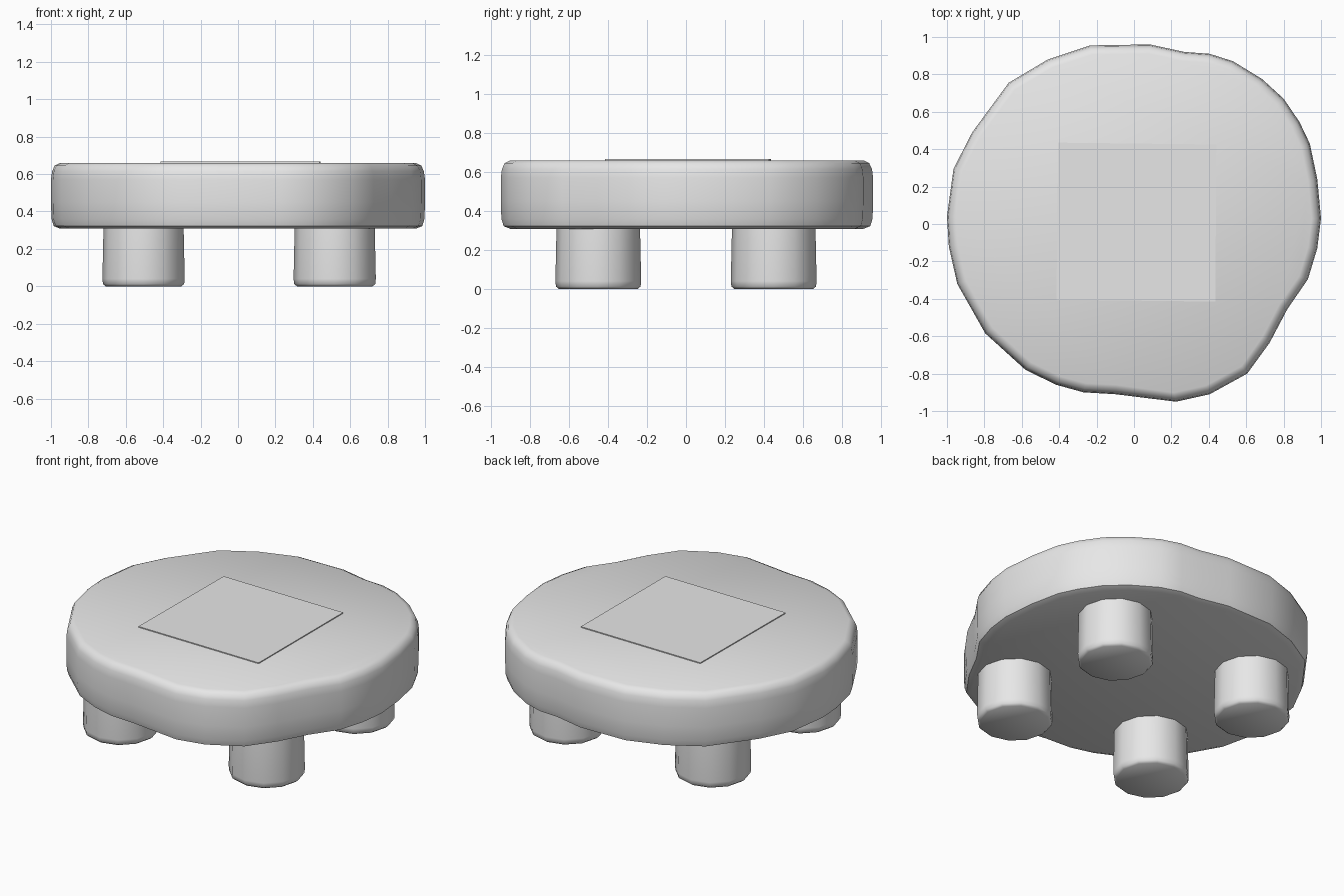
import bpy, bmesh, math

if "Cube" in bpy.data.objects:
    bpy.data.objects.remove(bpy.data.objects["Cube"])

grey = bpy.data.materials.new("plain grey")
grey.diffuse_color = (0.8, 0.8, 0.8, 1)
grey.use_nodes = True
grey.node_tree.nodes["Principled BSDF"].inputs["Base Color"].default_value = grey.diffuse_color


def loft(name, outline, profile, centre=(0, 0), angle=50):
    """Stack copies of an outline, each inset and raised by (inset, z), with capped ends."""
    bm = bmesh.new()
    rings = []
    for inset, z in profile:
        ring = []
        for x, y in outline:
            k = 1 - inset / math.hypot(x, y)
            ring.append(bm.verts.new((centre[0] + x * k, centre[1] + y * k, z)))
        rings.append(ring)
    n = len(outline)
    for a, b in zip(rings, rings[1:]):
        for i in range(n):
            j = (i + 1) % n
            bm.faces.new((a[i], a[j], b[j], b[i]))
    bm.faces.new(rings[0][::-1])
    bm.faces.new(rings[-1])
    bmesh.ops.recalc_face_normals(bm, faces=bm.faces)
    mesh = bpy.data.meshes.new(name)
    bm.to_mesh(mesh)
    bm.free()
    mesh.materials.append(grey)
    obj = bpy.data.objects.new(name, mesh)
    bpy.context.collection.objects.link(obj)
    bpy.ops.object.select_all(action='DESELECT')
    obj.select_set(True)
    bpy.context.view_layer.objects.active = obj
    bpy.ops.object.shade_smooth_by_angle(angle=math.radians(angle))
    return obj


# Thick slab with a hand-hewn, uneven rim, anticlockwise from +x
rim = [(1, .03), (.98, .24), (.94, .43), (.885, .545), (.80, .67), (.685, .775),
       (.53, .87), (.405, .91), (.27, .92), (.085, .96), (-.235, .955), (-.46, .88),
       (-.67, .755), (-.865, .49), (-.965, .295), (-1, .04), (-.99, -.12),
       (-.945, -.32), (-.795, -.585), (-.58, -.78), (-.415, -.86), (-.27, -.90),
       (-.10, -.91), (.225, -.95), (.405, -.91), (.605, -.80), (.725, -.635),
       (.82, -.455), (.93, -.295), (.98, -.13)]
loft("seat", rim, [(.05, .308), (.015, .322), (.003, .36), (0, .45), (0, .57),
                   (.006, .615), (.02, .645), (.05, .66)])

# Thin square plate on top of the seat
loft("top_plate", [(.44, .425), (-.405, .435), (-.415, -.405), (.435, -.415)],
     [(0, .657), (0, .666)], angle=30)

# Four stubby round legs
sides = 12
circle = [(.22 * math.cos(2 * math.pi * i / sides), .22 * math.sin(2 * math.pi * i / sides))
          for i in range(sides)]
leg_profile = [(.018, 0), (.003, .012), (0, .04), (.006, .32)]
for side, x in (("left", -.505), ("right", .517)):
    for end, y in (("front", -.45), ("back", .45)):
        loft(f"{end}_{side}_leg", circle, leg_profile, (x, y))
